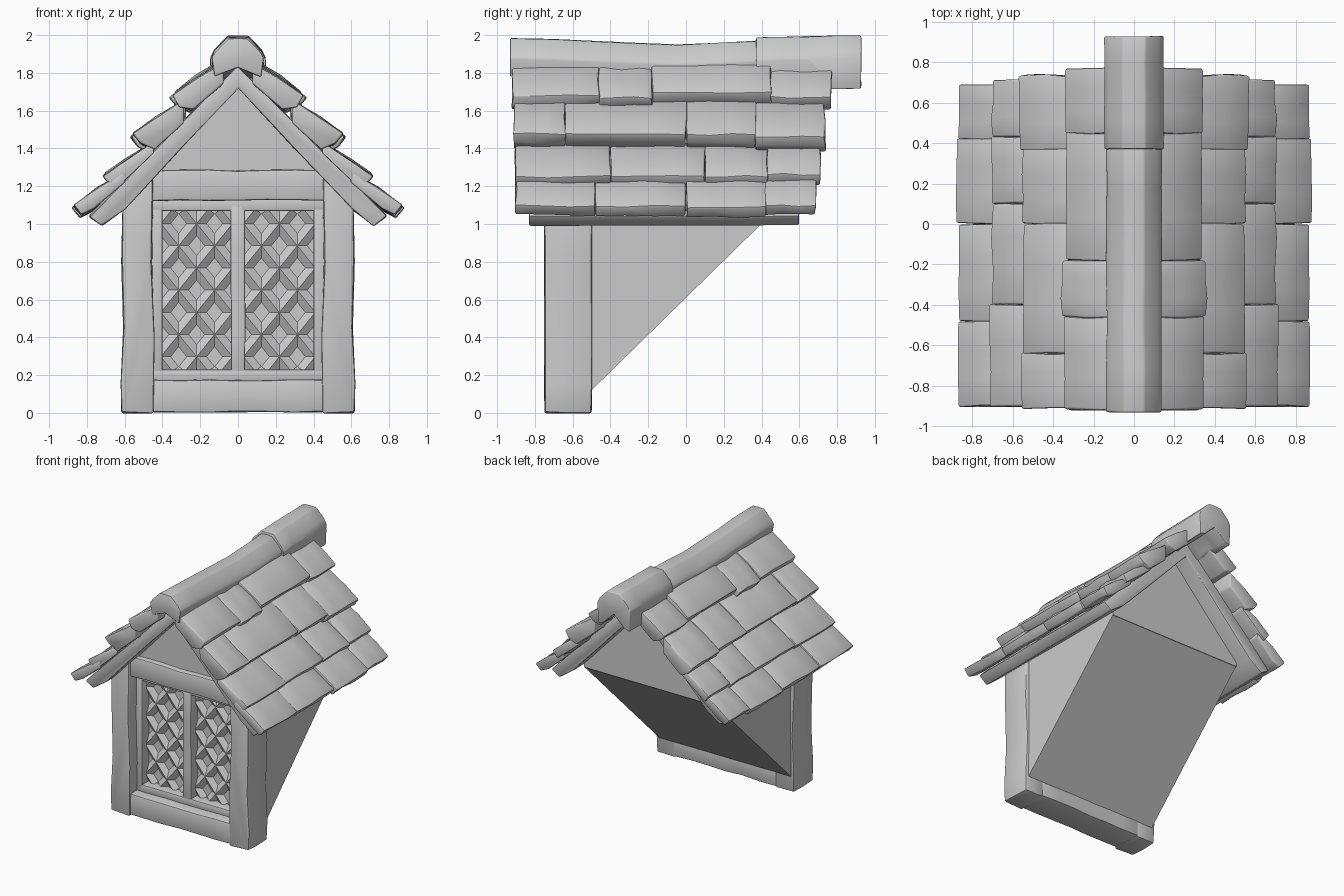
import bpy, bmesh, math, random
from mathutils import Vector

random.seed(4)
if "Cube" in bpy.data.objects:
    bpy.data.objects.remove(bpy.data.objects["Cube"])

GREY = (0.6, 0.6, 0.6, 1)
mat = bpy.data.materials.new("plain_grey")
mat.use_nodes = True
mat.diffuse_color = GREY
mat.node_tree.nodes["Principled BSDF"].inputs["Base Color"].default_value = GREY


def finish(name, bm, bevel=0.0, mirror=False):
    """Round the sharp edges, turn the mesh into an object and shade it."""
    bmesh.ops.recalc_face_normals(bm, faces=bm.faces[:])
    if bevel:
        sharp = [e for e in bm.edges if e.is_manifold and e.calc_face_angle() > 0.5]
        bmesh.ops.bevel(bm, geom=sharp, offset=bevel, segments=2, profile=0.5,
                        affect='EDGES', clamp_overlap=True)
    mesh = bpy.data.meshes.new(name)
    bm.to_mesh(mesh)
    bm.free()
    mesh.materials.append(mat)
    ob = bpy.data.objects.new(name, mesh)
    bpy.context.collection.objects.link(ob)
    bpy.ops.object.select_all(action='DESELECT')
    ob.select_set(True)
    bpy.context.view_layer.objects.active = ob
    bpy.ops.object.shade_smooth_by_angle(angle=math.radians(42))
    if mirror:
        ob.modifiers.new("mirror", 'MIRROR').use_mirror_merge = False
    return ob


def prism(name, pts, axis, lo, hi, cuts=1, wobble=0.0, bevel=0.0, mirror=False, warp=None):
    """Extrude a 2D profile along an axis in several slightly uneven steps."""
    bm = bmesh.new()
    rings = []
    for i in range(cuts + 1):
        t = lo + (hi - lo) * i / cuts
        ring = []
        for a, b in pts:
            co = Vector({'x': (t, a, b), 'y': (a, t, b), 'z': (a, b, t)}[axis])
            if warp:
                co = warp(co)
            co += Vector([random.uniform(-wobble, wobble) for _ in range(3)])
            ring.append(bm.verts.new(co))
        rings.append(ring)
    n = len(pts)
    for r, s in zip(rings, rings[1:]):
        for j in range(n):
            bm.faces.new((r[j], r[(j + 1) % n], s[(j + 1) % n], s[j]))
    bm.faces.new(rings[0])
    bm.faces.new(rings[-1])
    return finish(name, bm, bevel, mirror)


def rect(a0, a1, b0, b1):
    return [(a0, b0), (a1, b0), (a1, b1), (a0, b1)]


def symmetric(half):
    """Complete a half profile across x = 0."""
    return half + [(-x, z) for x, z in reversed(half) if x > 0]


# Body: wedge that meets the main roof, and the gable block above it
prism("wedge_body", [(-0.53, 0.12), (-0.5, 0.12), (0.465, 1.065), (-0.53, 1.065)],
      'x', -0.59, 0.59)
prism("gable_block", symmetric([(0.59, 1.06), (0.59, 1.14), (0, 1.74)]), 'y', -0.53, 0.465)
prism("gable_panel", symmetric([(0.5, 1.2), (0, 1.74)]), 'y', -0.69, -0.53)

# Timber front
prism("corner_post", [(0.45, 0), (0.615, 0), (0.62, 0.16), (0.607, 0.45), (0.615, 0.8),
                      (0.61, 1.14), (0.45, 1.29), (0.455, 0.8), (0.445, 0.4)],
      'y', -0.75, -0.5, 2, 0.004, 0.012, True)
prism("sill_beam", rect(-0.74, -0.5, 0.005, 0.175), 'x', -0.46, 0.46, 6, 0.004, 0.012)
prism("lintel_beam", rect(-0.735, -0.52, 1.125, 1.285), 'x', -0.46, 0.46, 6, 0.004, 0.012)

# Window frame and panes, set back between the timbers
prism("window_backing", rect(-0.57, -0.5, 0.15, 1.15), 'x', -0.46, 0.46)
for z0, z1 in ((0.17, 0.23), (1.07, 1.13)):
    prism("frame_rail", rect(-0.655, -0.52, z0, z1), 'x', -0.46, 0.46, bevel=0.008)
prism("frame_stile", rect(0.4, 0.46, -0.655, -0.52), 'z', 0.18, 1.12, bevel=0.008, mirror=True)
prism("mullion", rect(-0.037, 0.037, -0.656, -0.52), 'z', 0.2, 1.1, 4, 0.002, 0.008)


def lattice(x0, x1, z0, z1, dw, dh):
    """Crossed ridges with hollow diamonds between them, clipped to one pane."""
    bm = bmesh.new()
    slope = dh / dw
    mid = (x0 + x1) / 2
    for sign in (1, -1):
        side = Vector((-sign * slope, 0, 1)).normalized() * 0.042
        for k in range(-8, 9):
            c = (z0 + z1) / 2 + (k + 0.5) * dh
            xs = sorted(mid + sign * (z - c) / slope for z in (z0, z1))
            a, b = max(x0, xs[0]), min(x1, xs[1])
            if b - a < 0.03:
                continue
            ends = []
            for x in (a, b):
                p = Vector((x, -0.569, c + sign * slope * (x - mid)))
                ends.append([bm.verts.new(q) for q in
                             (p - side, p + Vector((0, -0.03, 0)), p + side)])
            for j in range(3):
                m = (j + 1) % 3
                bm.faces.new((ends[0][j], ends[0][m], ends[1][m], ends[1][j]))
            bm.faces.new(ends[0])
            bm.faces.new(ends[1])
    finish("lattice_bars", bm, mirror=True)


lattice(0.03, 0.408, 0.22, 1.08, 0.19, 0.235)

# Roof boards under the tiles
prism("roof_boards", [(0, 1.72), (0.3, 1.395), (0.6, 1.08), (0.72, 0.99), (0.79, 1.04), (0, 1.84),
                      (-0.79, 1.04), (-0.72, 0.99), (-0.6, 1.08), (-0.3, 1.395)],
      'y', -0.83, 0.6, 4, 0.004, 0.01)

# Tile courses: lower edge x, x + z of that edge, front end, back end, joints along y
courses = [
    (0.885, 1.962, -0.90, 0.685, (-0.48, 0.0, 0.42)),
    (0.715, 1.97, -0.905, 0.71, (-0.40, 0.1, 0.43)),
    (0.565, 2.03, -0.91, 0.735, (-0.64, 0.0, 0.37)),
    (0.355, 2.03, -0.92, 0.77, (-0.46, -0.18, 0.45)),
]
for edge, level, front, back, joints in courses:
    ys = [front, *joints, back]
    for y0, y1 in zip(ys, ys[1:]):
        xe = edge + random.uniform(-0.02, 0.01)
        s = level + random.uniform(-0.012, 0.012)
        up = xe - 0.27
        tile = [(xe, s - xe), (xe - 0.045, s - 0.055 - xe), (xe - 0.11, 1.84 - xe + 0.11),
                (up, 1.82 - up), (up, s - 0.09 - up), (xe - 0.12, s + 0.12 - 0.035 - xe)]
        prism("roof_tile", tile, 'y', y0, y1, 3, 0.007, 0.01, True)


# Ridge caps, the front one sagging in the middle
def sag(co):
    dip = 0.035 * max(0, 1 - abs(co.y + 0.08) / 0.75)
    return co - Vector((0, 0, dip))


def lift(co):
    return co + Vector((0, 0, 0.02 * (co.y - 0.92)))


prism("front_ridge_cap", symmetric([(0, 1.83), (0.125, 1.78), (0.137, 1.88), (0.115, 1.915),
                                    (0.05, 1.98), (0, 1.985)]),
      'y', -0.93, 0.40, 6, 0.003, 0.008, warp=sag)
prism("back_ridge_cap", symmetric([(0, 1.82), (0.09, 1.73), (0.14, 1.715), (0.147, 1.88),
                                   (0.125, 1.925), (0.055, 1.998), (0, 2.0)]),
      'y', 0.37, 0.928, 4, 0.002, 0.008, warp=lift)
